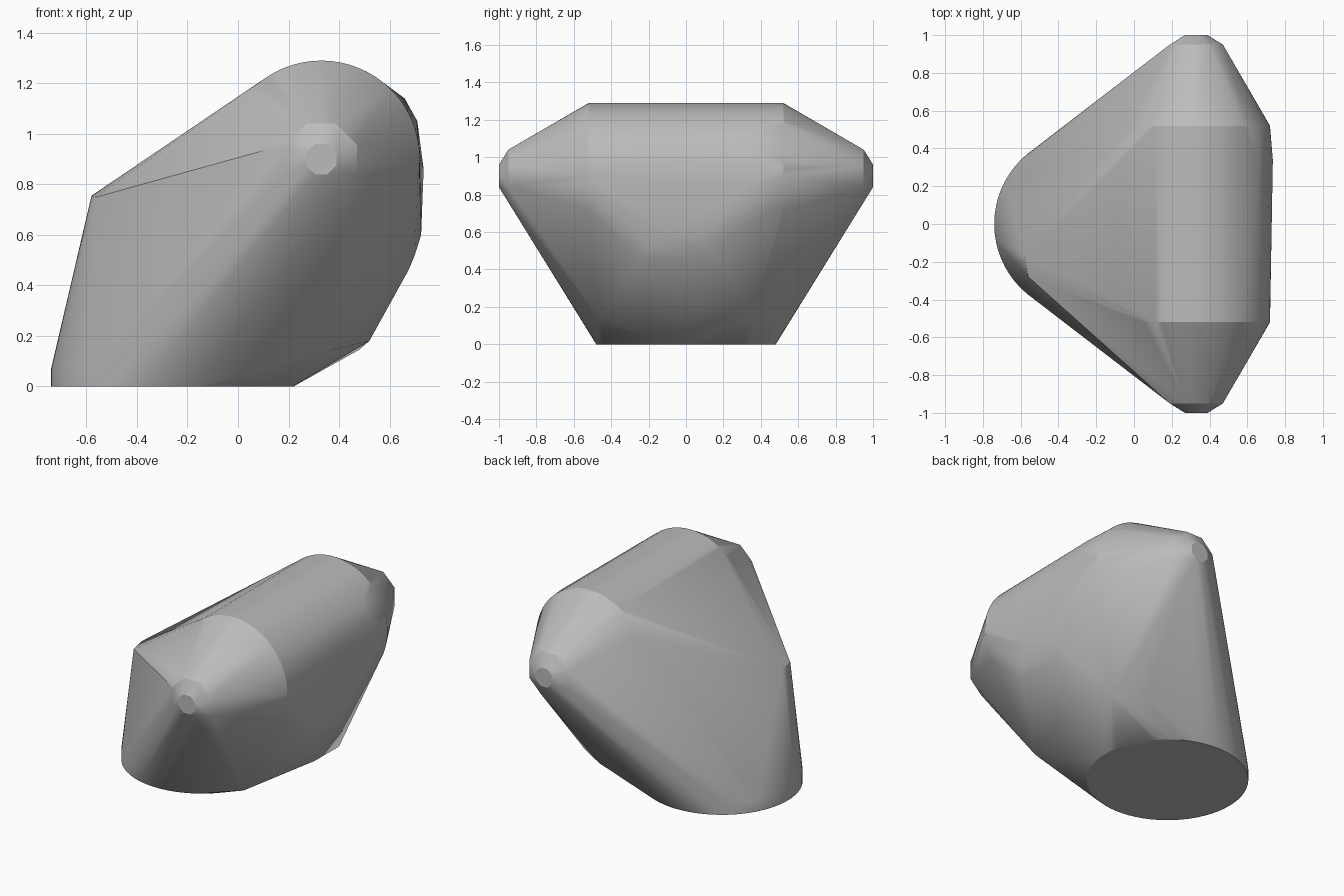
import bpy, bmesh, math
from mathutils import Vector

cube = bpy.data.objects.get("Cube")
if cube:
    bpy.data.objects.remove(cube, do_unlink=True)

mat = bpy.data.materials.new("stone_grey")
mat.use_nodes = True
grey = (0.5, 0.5, 0.5, 1)
mat.diffuse_color = grey
mat.node_tree.nodes["Principled BSDF"].inputs["Base Color"].default_value = grey


def ring(bm, center, u, v, radius, sides, offset=0.0):
    """Add a circle of points in the plane of u and v."""
    for i in range(sides):
        a = math.tau * (i + offset) / sides
        bm.verts.new(Vector(center) + radius * (math.cos(a) * Vector(u) + math.sin(a) * Vector(v)))


X, Y, Z = (1, 0, 0), (0, 1, 0), (0, 0, 1)
bm = bmesh.new()

# Round foot
for z in (0, 0.07):
    ring(bm, (-0.26, 0, z), X, Y, 0.48, 64)

# Cross barrel with a small eight-sided tip at each end
for side in (-1, 1):
    ring(bm, (0.33, side * 0.52, 0.9), X, Z, 0.39, 64)
    ring(bm, (0.33, side * 0.95, 0.9), X, Z, 0.152, 8, 0.5)
    ring(bm, (0.33, side * 1.0, 0.9), X, Z, 0.065, 8, 0.5)

# Raised corner, lower corners and side bulge
corners = [
    (-0.58, -0.17, 0.755), (-0.56, -0.28, 0.75),
    (0.37, -0.47, 0.145), (0.48, 0.36, 0.145), (0.30, 0.47, 0.145),
    (0.52, 0.05, 0.18),
    (0.66, 0.35, 1.14), (0.71, 0.35, 1.05), (0.735, 0.34, 0.86),
    (0.725, -0.1, 0.6), (0.725, 0.1, 0.6),
    (0.70, -0.2, 0.52), (0.70, 0.12, 0.52),
    (0.675, -0.24, 0.46), (0.675, 0.1, 0.46),
]
for p in corners:
    bm.verts.new(p)

# Stretch one skin over all parts and merge the flat areas
bmesh.ops.convex_hull(bm, input=bm.verts[:])
bmesh.ops.delete(bm, geom=[v for v in bm.verts if not v.link_faces], context="VERTS")
bmesh.ops.dissolve_limit(bm, angle_limit=math.radians(0.5), verts=bm.verts[:], edges=bm.edges[:])
bmesh.ops.recalc_face_normals(bm, faces=bm.faces[:])

mesh = bpy.data.meshes.new("hull_body")
bm.to_mesh(mesh)
bm.free()
mesh.materials.append(mat)
body = bpy.data.objects.new("hull_body", mesh)
bpy.context.collection.objects.link(body)
bpy.ops.object.select_all(action="DESELECT")
body.select_set(True)
bpy.context.view_layer.objects.active = body
bpy.ops.object.shade_smooth_by_angle(angle=math.radians(25))
